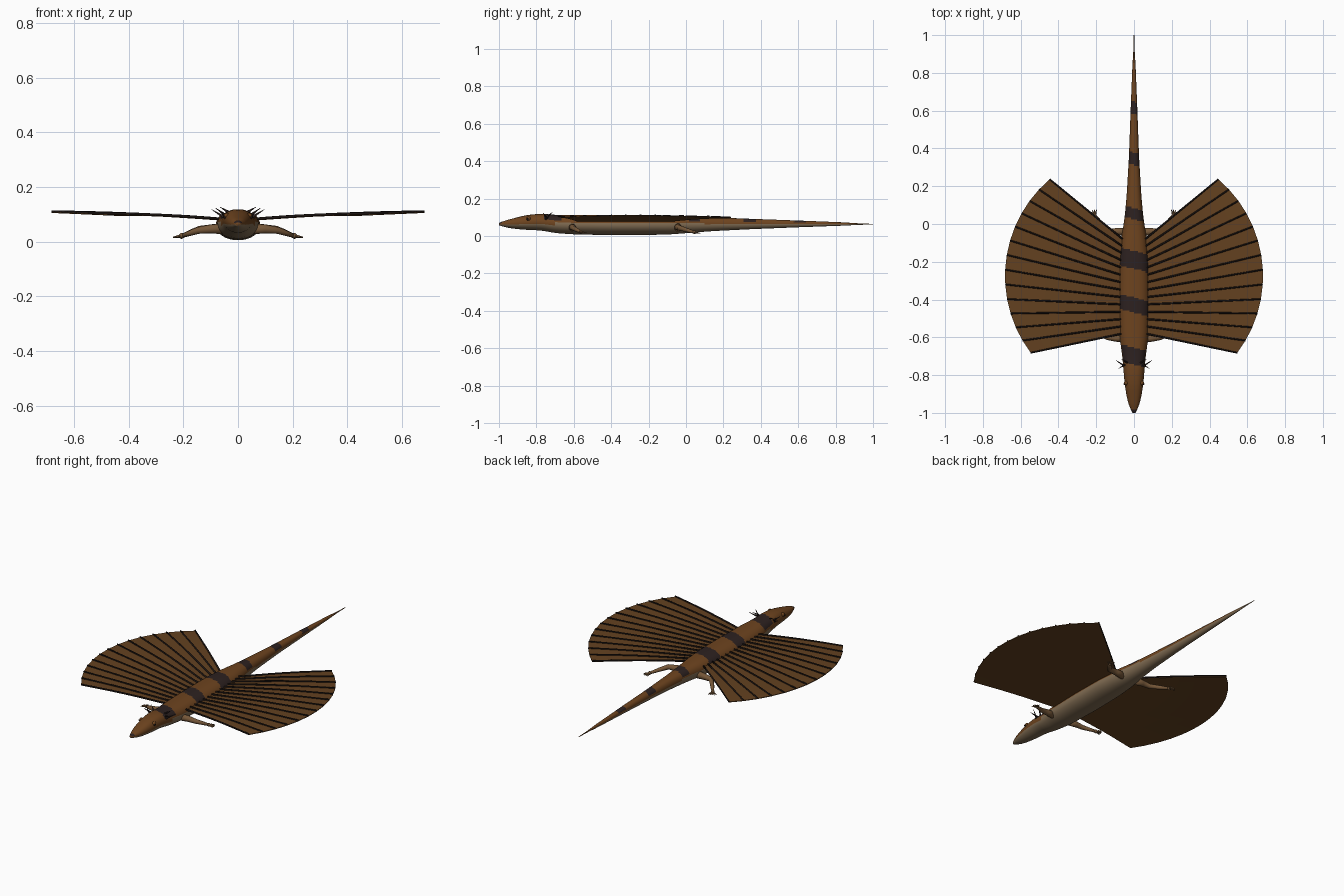
import bpy, bmesh, math
from mathutils import Vector

if "Cube" in bpy.data.objects:
    bpy.data.objects.remove(bpy.data.objects["Cube"])


def material(name, srgb):
    m = bpy.data.materials.new(name)
    col = [((c + 0.055) / 1.055) ** 2.4 for c in srgb] + [1]
    m.use_nodes = True
    m.node_tree.nodes["Principled BSDF"].inputs["Base Color"].default_value = col
    m.diffuse_color = col
    return m


BACK = material("brown back", (0.43, 0.265, 0.12))
BELLY = material("tan belly", (0.50, 0.42, 0.32))
BAND = material("dark band", (0.175, 0.13, 0.125))
WING = material("wing brown", (0.39, 0.255, 0.125))
RIB = material("rib black", (0.11, 0.08, 0.07))
LIMB = material("limb brown", (0.46, 0.34, 0.22))


def make(name, bm, mats, smooth=True):
    bmesh.ops.recalc_face_normals(bm, faces=bm.faces)
    me = bpy.data.meshes.new(name)
    bm.to_mesh(me)
    bm.free()
    for m in mats:
        me.materials.append(m)
    for p in me.polygons:
        p.use_smooth = smooth
    ob = bpy.data.objects.new(name, me)
    bpy.context.collection.objects.link(ob)


def loft(bm, rings):
    """Skin closed rings of points and cap both ends."""
    vs = [[bm.verts.new(p) for p in r] for r in rings]
    n = len(vs[0])
    for a, b in zip(vs, vs[1:]):
        for i in range(n):
            bm.faces.new((a[i], a[(i + 1) % n], b[(i + 1) % n], b[i]))
    bm.faces.new(vs[0])
    bm.faces.new(vs[-1])


def tube(bm, pts, radii, n=8):
    """Tapered tube along a path."""
    pts = [Vector(p) for p in pts]
    rings = []
    for i, (p, r) in enumerate(zip(pts, radii)):
        d = (pts[min(i + 1, len(pts) - 1)] - pts[max(i - 1, 0)]).normalized()
        u = d.cross(Vector((0, 0, 1))).normalized()
        v = u.cross(d)
        rings.append([p + r * (u * math.cos(t) + v * math.sin(t))
                      for t in (2 * math.pi * k / n for k in range(n))])
    loft(bm, rings)


# Body outline: y, half width, underside z, top z
PROFILE = [(-1.0, .008, .058, .07), (-.98, .02, .05, .08), (-.93, .036, .04, .093),
           (-.85, .049, .033, .113), (-.77, .056, .03, .12), (-.7, .062, .016, .113),
           (-.6, .076, .009, .112), (-.4, .082, .005, .113), (-.2, .079, .006, .113),
           (-.08, .068, .009, .11), (.03, .05, .018, .105), (.15, .039, .027, .1),
           (.35, .027, .037, .092), (.6, .018, .047, .083), (.85, .008, .056, .073),
           (.92, .003, .06, .068), (1.0, .0015, .0615, .065)]


def section(y):
    for a, b in zip(PROFILE, PROFILE[1:]):
        if y <= b[0]:
            t = (y - a[0]) / (b[0] - a[0])
            return [a[k] + t * (b[k] - a[k]) for k in (1, 2, 3)]
    return PROFILE[-1][1:]


def smooth_section(y):
    d = min(.025, 1 - abs(y))
    return [sum(s) / 3 for s in zip(section(y - d), section(y), section(y + d))]


def ring_point(y, w, lo, hi, t):
    # fuller shoulders on the upper half
    c = math.cos(t)
    x = w * math.copysign(abs(c) ** (.75 if math.sin(t) > 0 else 1), c)
    return (x, y, (lo + hi) / 2 + (hi - lo) / 2 * math.sin(t))


BANDS = [(-.70, .045), (-.43, .04), (-.19, .048), (.055, .03), (.345, .032), (.615, .032)]


def build_body():
    bm = bmesh.new()
    rings = []
    steps, n = 240, 32
    for i in range(steps + 1):
        y = -1 + 2 * i / steps
        dims = smooth_section(y)
        rings.append([ring_point(y, *dims, 2 * math.pi * k / n) for k in range(n)])
    loft(bm, rings)
    # back, belly, slanted bands and dark snout
    for f in bm.faces:
        c = f.calc_center_median()
        lo, hi = smooth_section(max(-1, min(1, c.y)))[1:]
        height = (c.z - lo) / (hi - lo)
        if height < (.45 if c.y < -.7 else .6 if c.y < .1 else .5):
            f.material_index = 1
        elif height > .68 and (c.y < -.98 or any(abs(c.y + .25 * c.x - y) < h
                                                 for y, h in BANDS)):
            f.material_index = 2
    make("body", bm, [BACK, BELLY, BAND])


# Wing rib layout
RIBS = 14


def rib_ends(i, s):
    a = math.radians(-37 + 86.5 * i / (RIBS - 1))
    tip = Vector((s * (.008 + .675 * math.cos(a)), -.276 + .675 * math.sin(a), 0))
    return Vector((s * .06, -.58 + .0385 * i, 0)), tip


def wing_point(i, s, t, dz=0):
    root, tip = rib_ends(i, s)
    p = root.lerp(tip, t)
    p.z = .079 + .045 * (abs(p.x) - .06) + .005 * math.sin(math.pi * t) + dz
    return p


def build_wing(side, s):
    # thin membrane
    bm = bmesh.new()
    ts = [k / 6 for k in range(7)]
    top, low = [[[bm.verts.new(wing_point(i, s, t, dz)) for t in ts] for i in range(RIBS)]
                for dz in (.002, -.002)]
    for g in (top, low):
        for i in range(RIBS - 1):
            for k in range(6):
                bm.faces.new((g[i][k], g[i + 1][k], g[i + 1][k + 1], g[i][k + 1]))
    rims = [[(i, 6) for i in range(RIBS)], [(0, k) for k in range(7)],
            [(RIBS - 1, k) for k in range(7)], [(i, 0) for i in range(RIBS)]]
    for path in rims:
        for (a, b), (c, d) in zip(path, path[1:]):
            bm.faces.new((top[a][b], top[c][d], low[c][d], low[a][b]))
    make(side + "_wing_membrane", bm, [WING], smooth=False)
    # slim ribs lying on the upper surface
    bm = bmesh.new()
    for i in range(RIBS):
        tube(bm, [wing_point(i, s, t, .004) for t in ts],
             [.0052 - .001 * t for t in ts], 6)
    make(side + "_wing_ribs", bm, [RIB])


def build_leg(name, s, path, radii, heading):
    bm = bmesh.new()
    path = [Vector((s * x, y, z)) for x, y, z in path]
    tube(bm, path, radii, 10)
    foot = path[-1]
    ball = bmesh.ops.create_uvsphere(bm, u_segments=10, v_segments=6, radius=.01)
    bmesh.ops.translate(bm, verts=ball["verts"], vec=foot)
    # splayed toes
    for k in range(-2, 3):
        a = heading + k * .38
        d = Vector((s * math.cos(a), math.sin(a), -.15))
        tube(bm, [foot, foot + d * .018, foot + d * .033], [.005, .004, .001], 6)
    make(name, bm, [LIMB])


def build_head_details(side, s):
    # eyes under a brow bump
    for name, r, mat, pos in (("brow", .012, BACK, (.041, -.842, .093)),
                              ("eye", .006, RIB, (.049, -.847, .09))):
        bm = bmesh.new()
        bmesh.ops.create_uvsphere(bm, u_segments=12, v_segments=8, radius=r)
        bmesh.ops.translate(bm, verts=bm.verts, vec=(s * pos[0], pos[1], pos[2]))
        make(side + "_" + name, bm, [mat])
    # neck spikes
    bm = bmesh.new()
    for base, tip in (((.052, -.75, .09), (.096, -.722, .117)),
                      ((.048, -.745, .098), (.082, -.765, .123)),
                      ((.035, -.735, .108), (.066, -.715, .127))):
        tube(bm, [(s * base[0], *base[1:]), (s * tip[0], *tip[1:])], [.0055, .0006], 6)
    make(side + "_neck_spikes", bm, [BAND])


build_body()
for side, s in (("left", 1), ("right", -1)):
    build_wing(side, s)
    build_head_details(side, s)
    build_leg(side + "_front_leg", s,
              [(.04, -.61, .047), (.1, -.605, .046), (.145, -.6, .041),
               (.175, -.58, .031), (.205, -.562, .022)],
              [.021, .017, .013, .01, .007], .5)
    build_leg(side + "_hind_leg", s,
              [(.03, -.045, .046), (.09, -.04, .047), (.14, -.036, .044),
               (.175, .005, .032), (.207, .045, .02)],
              [.023, .018, .014, .011, .007], 1.1)
